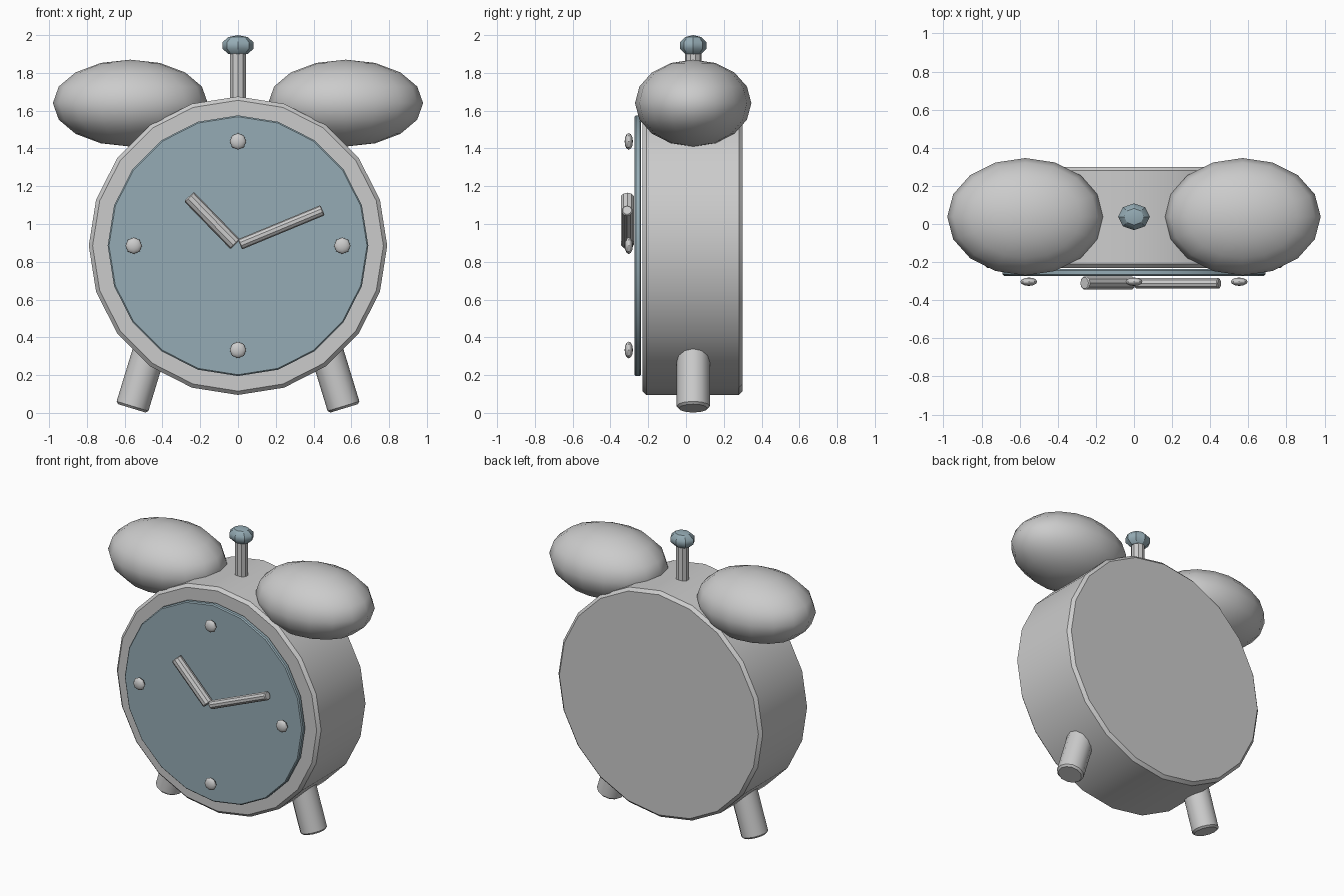
import bpy
from mathutils import Vector

if "Cube" in bpy.data.objects:
    bpy.data.objects.remove(bpy.data.objects["Cube"])

YC = 0.038   # depth centre of the case
ZC = 0.885   # height of the dial centre

blue = bpy.data.materials.new("blue_grey")
blue.diffuse_color = (0.30, 0.41, 0.46, 1)
blue.use_nodes = True
blue.node_tree.nodes["Principled BSDF"].inputs["Base Color"].default_value = blue.diffuse_color


def finish(name, mat=None, angle=0.61):
    ob = bpy.context.object
    ob.name = name
    bpy.ops.object.shade_smooth_by_angle(angle=angle)
    if mat:
        ob.data.materials.append(mat)
    return ob


def rod(name, a, b, r, sides, bevel=0.0, mat=None):
    """Bevelled cylinder between two points."""
    a, b = Vector(a), Vector(b)
    d = b - a
    bpy.ops.mesh.primitive_cylinder_add(vertices=sides, radius=r, depth=d.length,
                                        location=(a + b) / 2)
    ob = finish(name, mat)
    ob.rotation_mode = 'QUATERNION'
    ob.rotation_quaternion = d.to_track_quat('Z', 'Y')
    if bevel:
        m = ob.modifiers.new("bevel", 'BEVEL')
        m.width = bevel
        m.segments = 1
        m.limit_method = 'ANGLE'
        m.angle_limit = 0.8
    return ob


def ball(name, loc, size, segs, rings, mat=None, rot=(0, 0, 0)):
    """Stretched low-poly sphere."""
    bpy.ops.mesh.primitive_uv_sphere_add(segments=segs, ring_count=rings, radius=1,
                                         location=loc, rotation=rot)
    ob = finish(name, mat)
    ob.scale = size
    return ob


# case and dial
rod("case", (0, 0.30, ZC), (0, -0.23, ZC), 0.79, 20, 0.02)
rod("dial", (0, -0.237, ZC), (0, -0.272, ZC), 0.69, 20, 0.007, blue)

# hour markers
for i, (x, z) in enumerate([(0, 0.552), (0.552, 0), (0, -0.552), (-0.552, 0)]):
    ball(f"hour_marker_{i + 1}", (x, -0.303, ZC + z), (0.044, 0.044, 0.022), 8, 6,
         rot=(1.5708, 0, 0))

# hands
rod("hour_hand", (-0.014, -0.31, 0.892), (-0.26, -0.31, 1.145), 0.036, 10, 0.006)
rod("minute_hand", (0.01, -0.312, 0.892), (0.448, -0.312, 1.073), 0.029, 10, 0.005)

# bells and feet, one per side
for side, s in (("left", -1), ("right", 1)):
    ball(f"{side}_bell", (s * 0.57, YC, 1.64), (0.41, 0.308, 0.23), 16, 8)
    rod(f"{side}_foot", (s * 0.438, YC, 0.43), (s * 0.562, YC, 0.024), 0.088, 12, 0.012)

# hammer
rod("hammer_stem", (0, YC, 1.60), (0, YC, 1.93), 0.044, 10, 0.008)
ball("hammer_knob", (0, YC, 1.945), (0.087, 0.074, 0.055), 8, 5, blue)
